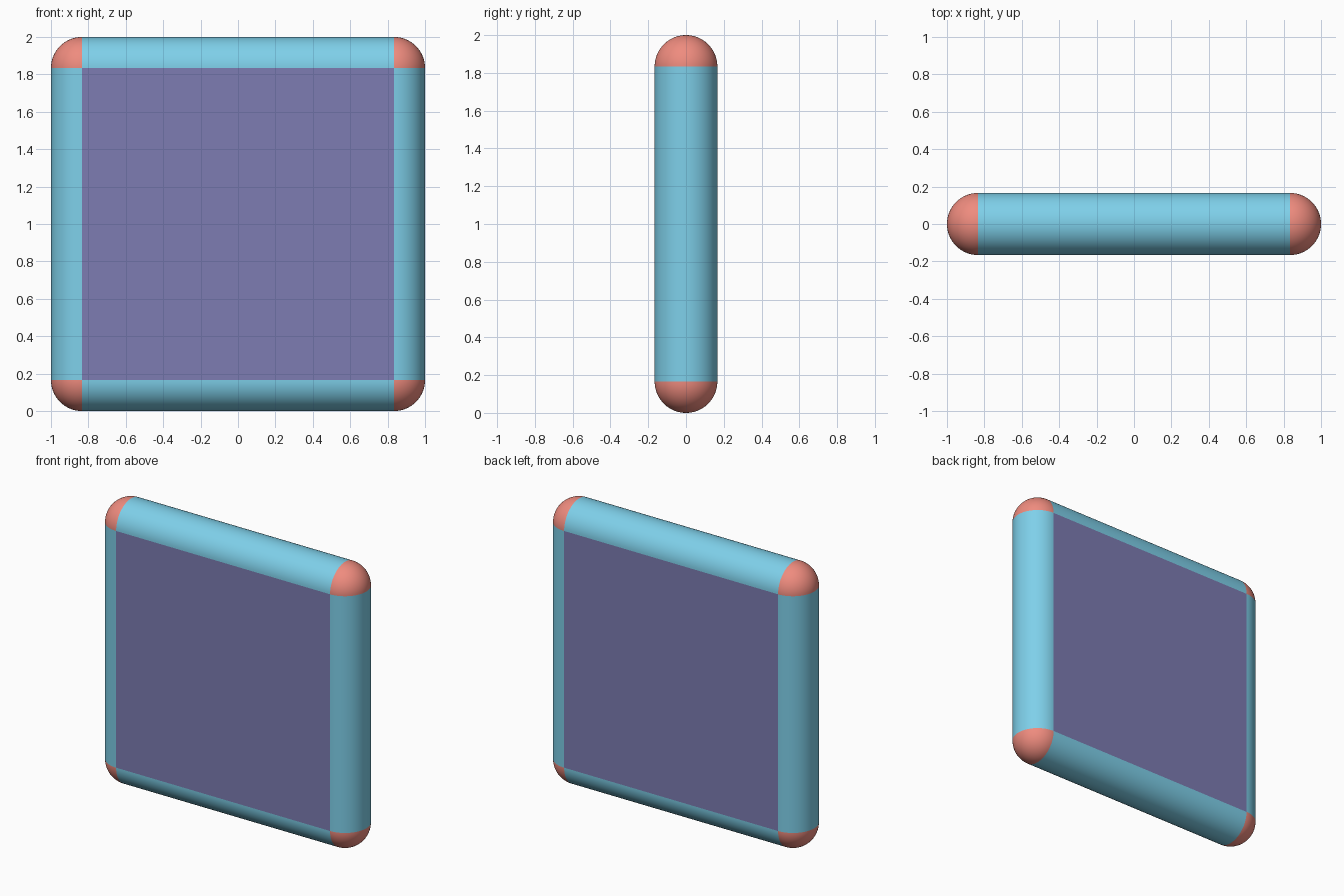
import bpy, bmesh
from math import sin, cos, pi
from mathutils import Matrix, Vector

if "Cube" in bpy.data.objects:
    bpy.data.objects.remove(bpy.data.objects["Cube"])

R = 0.166          # edge rounding radius
H = 1 - R          # half size of the flat panel
ARC = 40           # segments across the half-round
CENTRE = Vector((0, 0, 1))


def material(name, rgb):
    m = bpy.data.materials.new(name)
    m.diffuse_color = (*rgb, 1)
    m.use_nodes = True
    m.node_tree.nodes["Principled BSDF"].inputs["Base Color"].default_value = m.diffuse_color
    return m


BLUE = material("sky_blue", (0.21, 0.63, 0.82))
CORAL = material("coral", (0.86, 0.26, 0.21))
VIOLET = material("violet", (0.205, 0.20, 0.445))


def half_round(origin, angle):
    """Half-circle section at origin, bulging along angle in the xz plane."""
    out = Vector((cos(angle), 0, sin(angle)))
    return [origin + out * R * cos(t) + Vector((0, R * sin(t), 0))
            for t in (-pi / 2 + pi * j / ARC for j in range(ARC + 1))]


def skin(name, rows, quarter, mat):
    """Bridge the sections, then turn the part to its quarter of the tile."""
    bm = bmesh.new()
    grid = [[bm.verts.new(p) for p in row] for row in rows]
    for a, b in zip(grid, grid[1:]):
        for j in range(ARC):
            bm.faces.new((a[j], a[j + 1], b[j + 1], b[j]))
    bmesh.ops.remove_doubles(bm, verts=bm.verts, dist=1e-5)
    turn = Matrix.Translation(CENTRE) @ Matrix.Rotation(-quarter * pi / 2, 4, 'Y')
    bmesh.ops.transform(bm, matrix=turn, verts=bm.verts)
    for f in bm.faces:
        f.smooth = True
    finish(name, bm, mat)


def finish(name, bm, mat):
    me = bpy.data.meshes.new(name)
    bm.to_mesh(me)
    bm.free()
    me.materials.append(mat)
    ob = bpy.data.objects.new(name, me)
    bpy.context.collection.objects.link(ob)


# Flat centre panel, flush with the rounded rim on front and back
bm = bmesh.new()
bmesh.ops.create_cube(bm, size=2, matrix=Matrix.Translation(CENTRE)
                      @ Matrix.Diagonal((H, R, H, 1)))
finish("panel", bm, VIOLET)

# Four half-round edges and four ball corners
sides = ("right", "top", "left", "bottom")
corners = ("top_right", "top_left", "bottom_left", "bottom_right")
for k in range(4):
    skin(f"edge_{sides[k]}",
         [half_round(Vector((H, 0, z)), 0) for z in (-H, H)], k, BLUE)
    skin(f"corner_{corners[k]}",
         [half_round(Vector((H, 0, H)), pi / 2 * i / 20) for i in range(21)],
         k, CORAL)
